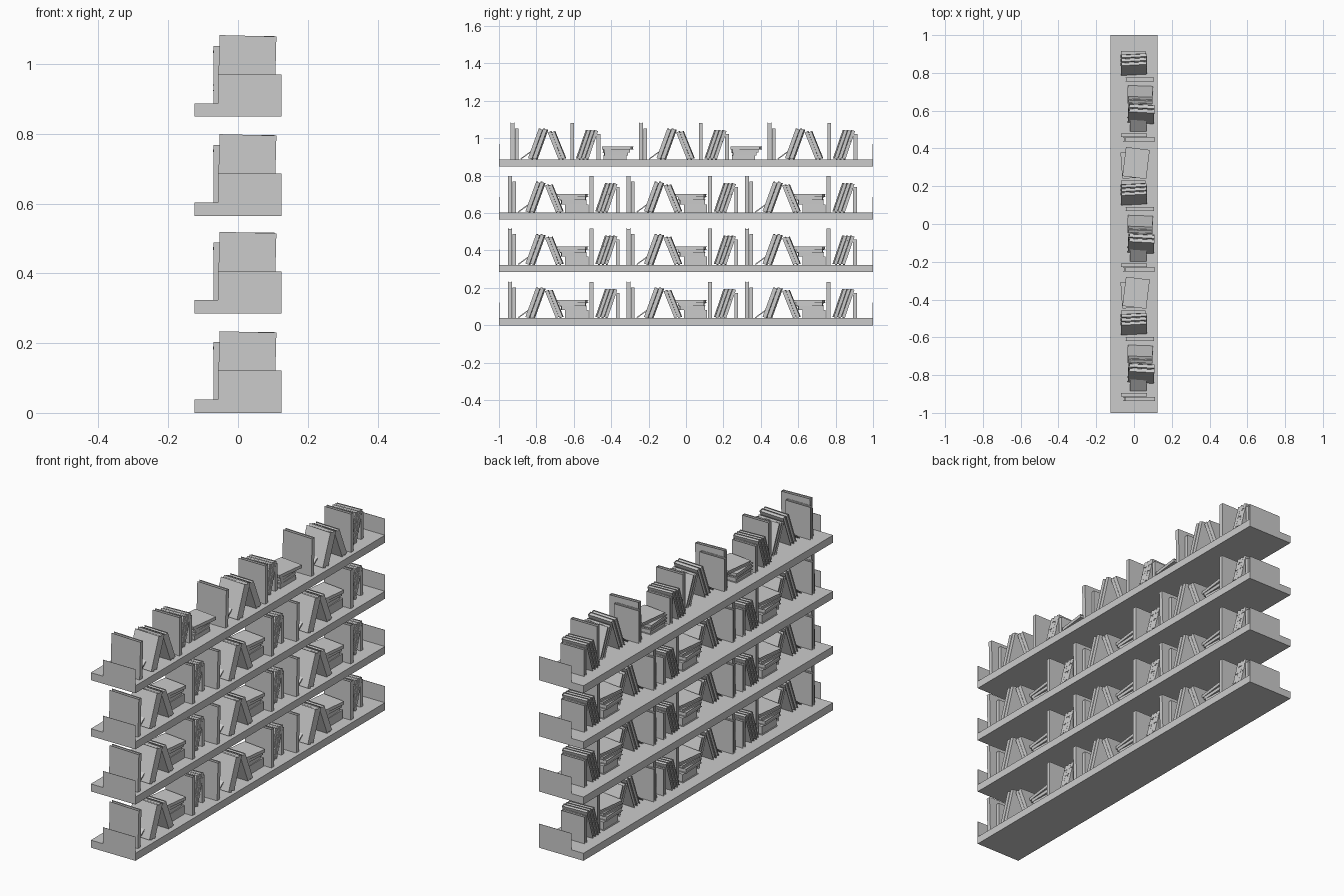
import bpy, bmesh
from math import radians, sin
from mathutils import Matrix, Vector

if "Cube" in bpy.data.objects:
    bpy.data.objects.remove(bpy.data.objects["Cube"])


def add_box(bm, lo, hi):
    lo, hi = Vector(lo), Vector(hi)
    m = Matrix.Translation((lo + hi) / 2) @ Matrix.Diagonal((*(hi - lo), 1))
    bmesh.ops.create_cube(bm, size=1, matrix=m)


def make_object(name, bm, matrix=Matrix()):
    mesh = bpy.data.meshes.new(name)
    bm.to_mesh(mesh)
    bm.free()
    ob = bpy.data.objects.new(name, mesh)
    ob.matrix_world = matrix
    bpy.context.collection.objects.link(ob)


def book(name, y, z, x0, x1, t, h, lean=0, yaw=0, roll=0, ribs=False):
    """Book standing at y on height z; lean > 0 tips the top towards +y, 90 lies flat."""
    bm = bmesh.new()
    w, c, k = (x1 - x0) / 2, min(0.0025, t / 4), t / 2
    for s in (-1, 1):                                   # two covers
        a, b = sorted((s * k, s * (k - c)))
        add_box(bm, (-w, a, 0), (w, b, h))
    add_box(bm, (w - c, -k + c, 0), (w, k - c, h))      # spine
    add_box(bm, (-w + 0.005, -k + c, 0.004), (w - c, k - c, h - 0.004))  # pages
    if ribs:                                            # raised spine bands
        for f in (0.15, 0.35, 0.65, 0.85):
            add_box(bm, (w, -k, f * h - 0.003), (w + 0.002, k, f * h + 0.003))
    a = radians(lean)
    m = (Matrix.Translation(((x0 + x1) / 2, y, z + k * abs(sin(a))))
         @ Matrix.Rotation(radians(yaw), 4, 'Z')
         @ Matrix.Rotation(radians(roll), 4, 'Y')
         @ Matrix.Rotation(-a, 4, 'X'))
    make_object(name, bm, m)


def leaning_group(y, z):
    # upright pair, small slanted book, and books propped against each other
    book("tall_book", y + 0.012, z, -0.058, 0.105, 0.021, 0.194, roll=1.5)
    book("short_book", y + 0.034, z, -0.07, 0.07, 0.018, 0.165)
    book("slanted_small_book", y + 0.056, z, -0.02, 0.065, 0.006, 0.088, lean=54)
    for d in (0.108, 0.132):
        book("propped_book", y + d, z, -0.033, 0.105, 0.021, 0.168, lean=20, yaw=-3)
    for d in (0.268, 0.288):
        book("counter_propped_book", y + d, z, -0.033, 0.1, 0.018, 0.155, lean=-22, yaw=-2)


def row_group(y, z):
    # tall upright book, three ribbed leaning books, short end book
    book("upright_book", y + 0.01, z, -0.045, 0.105, 0.021, 0.194)
    for d in (0.042, 0.063, 0.084):
        book("ribbed_book", y + d, z, -0.068, 0.068, 0.018, 0.16, lean=19, yaw=3, ribs=True)
    book("end_book", y + 0.15, z, -0.07, 0.062, 0.02, 0.135)


def stack(y, z, layers):
    # books lying flat: (offset, length, thickness, yaw)
    for off, length, t, yaw in layers:
        book("stacked_book", y + off, z, -0.062, 0.065, t, length, lean=90, yaw=yaw)
        z += t


low_stack = [(0.04, 0.124, 0.044, 0), (0.016, 0.135, 0.022, 3),
             (0.012, 0.14, 0.016, -3), (0.003, 0.155, 0.016, -7)]
top_stack = [(0.005, 0.125, 0.022, 0), (0.008, 0.125, 0.014, 3),
             (0.004, 0.14, 0.018, 4), (0.006, 0.155, 0.016, -7)]

for i, base in enumerate((0.0, 0.285, 0.565, 0.849)):
    # shelf board with low end plates
    bm = bmesh.new()
    top = base + 0.038
    add_box(bm, (-0.125, -1, base), (0.125, 1, top))
    make_object("shelf_board", bm)
    for s in (-1, 1):
        bm = bmesh.new()
        a, b = sorted((s, s * 0.998))
        add_box(bm, (-0.057, a, top), (0.125, b, base + 0.121))
        make_object("end_plate", bm)
    for g in range(3):
        if i < 3:
            y = -0.953 + 0.634 * g
            leaning_group(y, top)
            stack(y + 0.267, top, low_stack)
            row_group(y + 0.438, top)
        else:
            y = -0.939 + 0.687 * g
            leaning_group(y, top)
            row_group(y + 0.321, top)
            if g < 2:
                stack(y + 0.492, top, top_stack)
